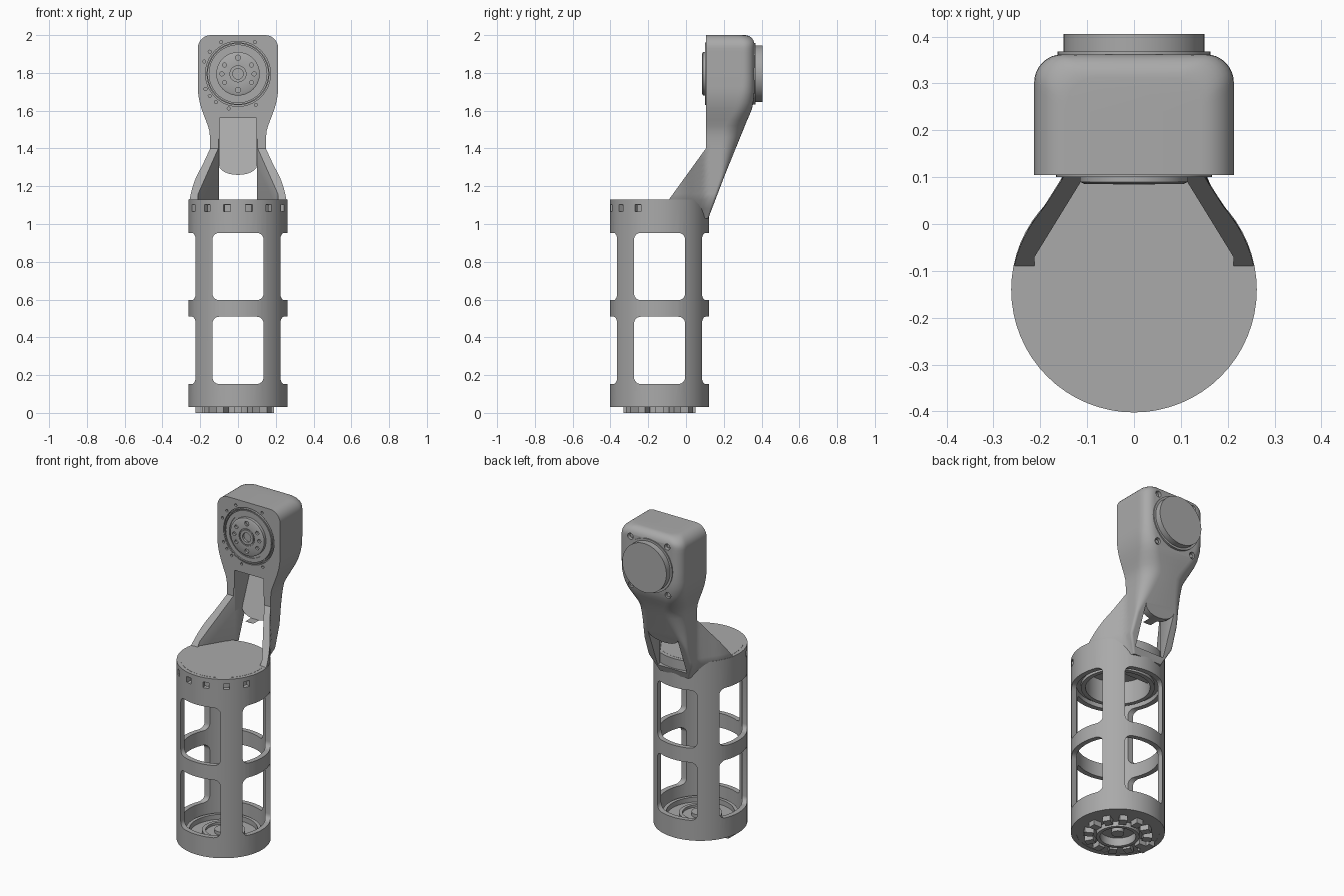
import bpy, bmesh, math
from mathutils import Matrix, Vector

cube = bpy.data.objects.get("Cube")
if cube:
    bpy.data.objects.remove(cube, do_unlink=True)

grey = bpy.data.materials.new("satin grey")
grey.use_nodes = True
grey.diffuse_color = (0.4, 0.4, 0.4, 1)
grey.node_tree.nodes["Principled BSDF"].inputs["Base Color"].default_value = (0.4, 0.4, 0.4, 1)

CY = -0.14          # cage axis
HZ = 1.795          # joint axis height
R = 0.262           # cage radius
TO_Y = Matrix.Rotation(-math.pi / 2, 4, 'X')


def finish(name, bm):
    bmesh.ops.remove_doubles(bm, verts=bm.verts, dist=1e-5)
    bmesh.ops.recalc_face_normals(bm, faces=bm.faces)
    mesh = bpy.data.meshes.new(name)
    bm.to_mesh(mesh)
    bm.free()
    mesh.materials.append(grey)
    ob = bpy.data.objects.new(name, mesh)
    bpy.context.collection.objects.link(ob)
    return ob


def activate(ob):
    bpy.ops.object.select_all(action='DESELECT')
    ob.select_set(True)
    bpy.context.view_layer.objects.active = ob


def smooth(ob):
    activate(ob)
    bpy.ops.object.shade_smooth_by_angle(angle=math.radians(32))


def lathe(name, profile, place, closed=True, steps=64):
    """Turn a (radius, height) profile around the local z axis."""
    bm = bmesh.new()
    vs = [bm.verts.new((r, 0, h)) for r, h in profile]
    es = [bm.edges.new(p) for p in zip(vs, vs[1:])]
    if closed:
        es.append(bm.edges.new((vs[-1], vs[0])))
    bmesh.ops.spin(bm, geom=vs + es, cent=(0, 0, 0), axis=(0, 0, 1),
                   angle=2 * math.pi, steps=steps, use_merge=True)
    bm.transform(place)
    return finish(name, bm)


def ring(name, r0, r1, z0, z1):
    return lathe(name, [(r0, z0), (r1, z0), (r1, z1), (r0, z1)], Matrix.Translation((0, CY, 0)))


def prism(name, pts, axis, lo, hi):
    """Extrude a 2D outline along x, y or z."""
    def put(p, d):
        return {'x': (d, *p), 'y': (p[0], d, p[1]), 'z': (*p, d)}[axis]
    bm = bmesh.new()
    a = [bm.verts.new(put(p, lo)) for p in pts]
    b = [bm.verts.new(put(p, hi)) for p in pts]
    bm.faces.new(a)
    bm.faces.new(b)
    for i in range(len(pts)):
        j = (i + 1) % len(pts)
        bm.faces.new((a[i], a[j], b[j], b[i]))
    return finish(name, bm)


def rounded(cx, cz, w, h, r):
    pts = []
    for k, (sx, sz) in enumerate([(1, 1), (-1, 1), (-1, -1), (1, -1)]):
        for i in range(7):
            a = math.pi / 2 * (k + i / 6)
            pts.append((cx + sx * (w - r) + r * math.cos(a), cz + sz * (h - r) + r * math.sin(a)))
    return pts


def rod(x, y, z, r, depth):
    """Short rod along y, centred on the point."""
    return lathe("rod", [(0, -depth), (r, -depth), (r, depth), (0, depth)],
                 Matrix.Translation((x, y, z)) @ TO_Y, False, 16)


def cut(ob, *cutters):
    for c in cutters:
        activate(ob)
        m = ob.modifiers.new("cut", 'BOOLEAN')
        m.operation, m.solver, m.object = 'DIFFERENCE', 'EXACT', c
        bpy.ops.object.modifier_apply(modifier=m.name)
        bpy.data.objects.remove(c, do_unlink=True)


def box(ang, radius, z, half):
    bm = bmesh.new()
    bmesh.ops.create_cube(bm, size=2)
    bm.transform(Matrix.Translation((0, CY, z)) @ Matrix.Rotation(ang, 4, 'Z')
                 @ Matrix.Translation((0, -radius, 0)) @ Matrix.Diagonal((*half, 1)))
    return finish("block", bm)


# Cage tube with two tiers of four windows and small square vents
cage = ring("cage", 0.232, R, 0.03, 1.13)
for z in (0.331, 0.775):
    cut(cage, prism("c", rounded(0, z, 0.135, 0.178, 0.035), 'y', -0.6, 0.4),
        prism("c", rounded(CY, z, 0.135, 0.178, 0.035), 'x', -0.5, 0.5))
for k in range(-3, 3):
    cut(cage, box(math.tau / 14 * (k + 0.5), R, 1.085, (0.018, 0.04, 0.018)))
smooth(cage)

# Top lid and the bearing housing under it
lid = lathe("lid", [(0, 1.1), (0.24, 1.1), (0.24, 1.131), (0, 1.131)],
            Matrix.Translation((0, CY, 0)), False)
smooth(lid)
smooth(ring("upper_housing", 0.18, 0.205, 0.96, 1.11))
smooth(ring("upper_lip", 0.195, 0.24, 0.98, 1.0))

# Base plate, stepped rings, hub and foot pads
smooth(ring("base_plate", 0.1, 0.25, 0.032, 0.06))
smooth(ring("base_step", 0.19, 0.21, 0.05, 0.09))
smooth(ring("hub_collar", 0.1, 0.12, 0.0, 0.085))
hub = lathe("hub", [(0, 0.02), (0.035, 0.02), (0.035, 0.05), (0.11, 0.05), (0.11, 0.07),
                    (0.05, 0.07), (0.05, 0.09), (0, 0.09)], Matrix.Translation((0, CY, 0)), False)
smooth(hub)
for k in range(12):
    box(math.tau * k / 12, 0.165, 0.018, (0.022, 0.026, 0.018)).name = "foot_pad"
box(-math.pi / 2, 0.205, 0.018, (0.05, 0.02, 0.018)).name = "side_pad"


# Neck and head, lofted through horizontal sections
def lerp(table, z):
    for (z0, v0), (z1, v1) in zip(table, table[1:]):
        if z <= z1:
            return v0 + (v1 - v0) * max(0, z - z0) / (z1 - z0)
    return table[-1][1]


WIDTH = [(1.03, .1), (1.13, .15), (1.44, .147), (1.5, .152), (1.55, .171), (1.6, .19),
         (1.65, .205), (1.7, .212), (1.8, .213)]
FRONT = [(1.13, -.09), (1.4, .105)]
BACK = [(1.03, .118), (1.26, .206), (1.56, .328), (1.6, .347), (1.65, .358), (1.7, .362)]
ROUND = [(1.03, .01), (1.26, .02), (1.36, .06), (1.5, .1), (1.6, .08), (1.75, .06)]


def plan(y):
    if y < 0.03:
        return math.sqrt(0.2605 ** 2 - (y - CY) ** 2)
    return max(0.15, 0.197 - (y - 0.03) * 0.63)


def section(z):
    w, yf, yb, r = (lerp(t, z) for t in (WIDTH, FRONT, BACK, ROUND))
    if z > 1.93:
        w -= 0.07 - math.sqrt(max(0, 0.07 ** 2 - (z - 1.93) ** 2))
    if z > 1.95:
        yb -= 0.05 - math.sqrt(max(0, 0.05 ** 2 - (z - 1.95) ** 2))
    half = []
    for i in range(12):
        y = yf + (yb - r - yf) * i / 12
        half.append((plan(y) + w - 0.15, y))
    for i in range(9):
        a = math.pi / 2 * i / 8
        half.append((w - r + r * math.cos(a), yb - r + r * math.sin(a)))
    return half + [(-x, y) for x, y in reversed(half)]


levels = [1.03, 1.08, 1.13] + [1.13 + 0.03 * i for i in range(1, 27)]
levels += [1.93 + 0.07 * math.sin(math.pi / 2 * i / 8) for i in range(9)]
bm = bmesh.new()
rings = [[bm.verts.new((x, y, z)) for x, y in section(z)] for z in levels]
for lo, hi in zip(rings, rings[1:]):
    for i in range(len(lo)):
        j = (i + 1) % len(lo)
        bm.faces.new((lo[i], lo[j], hi[j], hi[i]))
bm.faces.new(rings[0])
bm.faces.new(rings[-1])
head = finish("neck_and_head", bm)

# Hollow between the struts, front pocket, and opening under the tongue
arch = [(0.1 * math.cos(a), 1.31 - 0.05 * math.sin(a)) for a in (math.pi * i / 12 for i in range(13))]
cut(head,
    prism("c", [(-.212, -.3), (.212, -.3), (.212, -.07), (.1, .112), (-.1, .112), (-.212, -.07)],
        'z', 1.07, 1.45),
    prism("c", [(.02, 1.262), (.165, 1.262), (.285, 1.56), (.02, 1.56)], 'x', -0.099, 0.099),
    prism("c", arch + [(-.1, 1.07), (.1, 1.07)], 'y', 0.0, 0.5))

# Joint recess, small dowel holes and rear screw holes
cut(head, lathe("c", [(0, -.1), (.172, -.1), (.172, .022), (0, .022)],
                Matrix.Translation((0, 0.105, HZ)) @ TO_Y, False))
for deg in (62, 118, 142, 160, 205, 218, 232, 255, 300):
    a = math.radians(deg)
    cut(head, rod(0.19 * math.cos(a), 0.105, HZ + 0.19 * math.sin(a), 0.008, 0.012))
for sx in (-1, 1):
    for dz in (-0.155, 0.145):
        cut(head, rod(sx * 0.125, 0.36, HZ + dz, 0.019, 0.025))
        smooth(rod(sx * 0.125, 0.336, HZ + dz, 0.012, 0.012))
smooth(head)

# Output flange on the front with bolt holes
at_joint = Matrix.Translation((0, 0, HZ)) @ TO_Y
flange = lathe("output_flange",
               [(0, .098), (.028, .098), (.028, .084), (.045, .084), (.045, .092), (.052, .092),
                (.052, .085), (.105, .085), (.115, .09), (.115, .108), (.13, .108), (.13, .102),
                (.155, .102), (.155, .13), (0, .13)], at_joint, False)
for k in range(8):
    a = math.tau * k / 8 + (0 if k % 2 == 0 else math.radians(12 if k in (3, 7) else -12))
    r = 0.014 if k in (2, 6) else 0.011
    cut(flange, rod(0.085 * math.cos(a), 0.085, HZ + 0.085 * math.sin(a), r, 0.014))
smooth(flange)
smooth(lathe("flange_ring", [(.16, .1), (.166, .1), (.166, .13), (.16, .13)], at_joint))

# Motor cap on the back
cap = lathe("rear_cap", [(0, .3), (.163, .3), (.163, .368), (.15, .368), (.15, .405), (0, .405)],
            at_joint, False)
smooth(cap)
